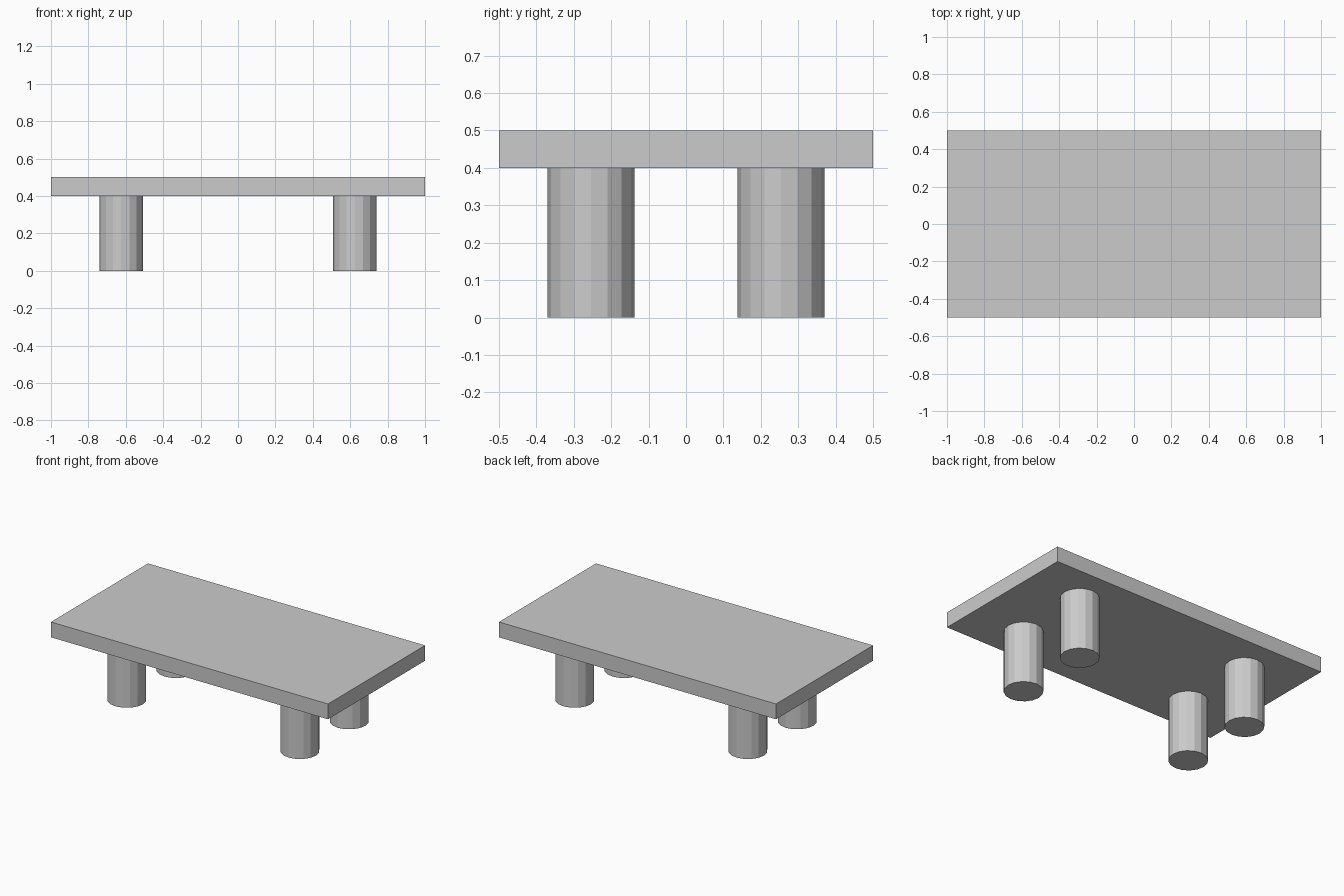
import bpy

if "Cube" in bpy.data.objects:
    bpy.data.objects.remove(bpy.data.objects["Cube"])

TOP_Z, UNDERSIDE_Z = 0.5, 0.4
LEG_X, LEG_Y, LEG_RADIUS = 0.625, 0.254, 0.116

# Table top slab
bpy.ops.mesh.primitive_cube_add(size=1, location=(0, 0, (TOP_Z + UNDERSIDE_Z) / 2))
top = bpy.context.object
top.name = "table_top"
top.scale = (2, 1, TOP_Z - UNDERSIDE_Z)
bpy.ops.object.transform_apply(location=False, rotation=False, scale=True)

# Four faceted round legs
for side, sx in (("left", -1), ("right", 1)):
    for end, sy in (("front", -1), ("back", 1)):
        bpy.ops.mesh.primitive_cylinder_add(
            vertices=16, radius=LEG_RADIUS, depth=UNDERSIDE_Z,
            location=(sx * LEG_X, sy * LEG_Y, UNDERSIDE_Z / 2))
        bpy.context.object.name = f"{end}_{side}_leg"
